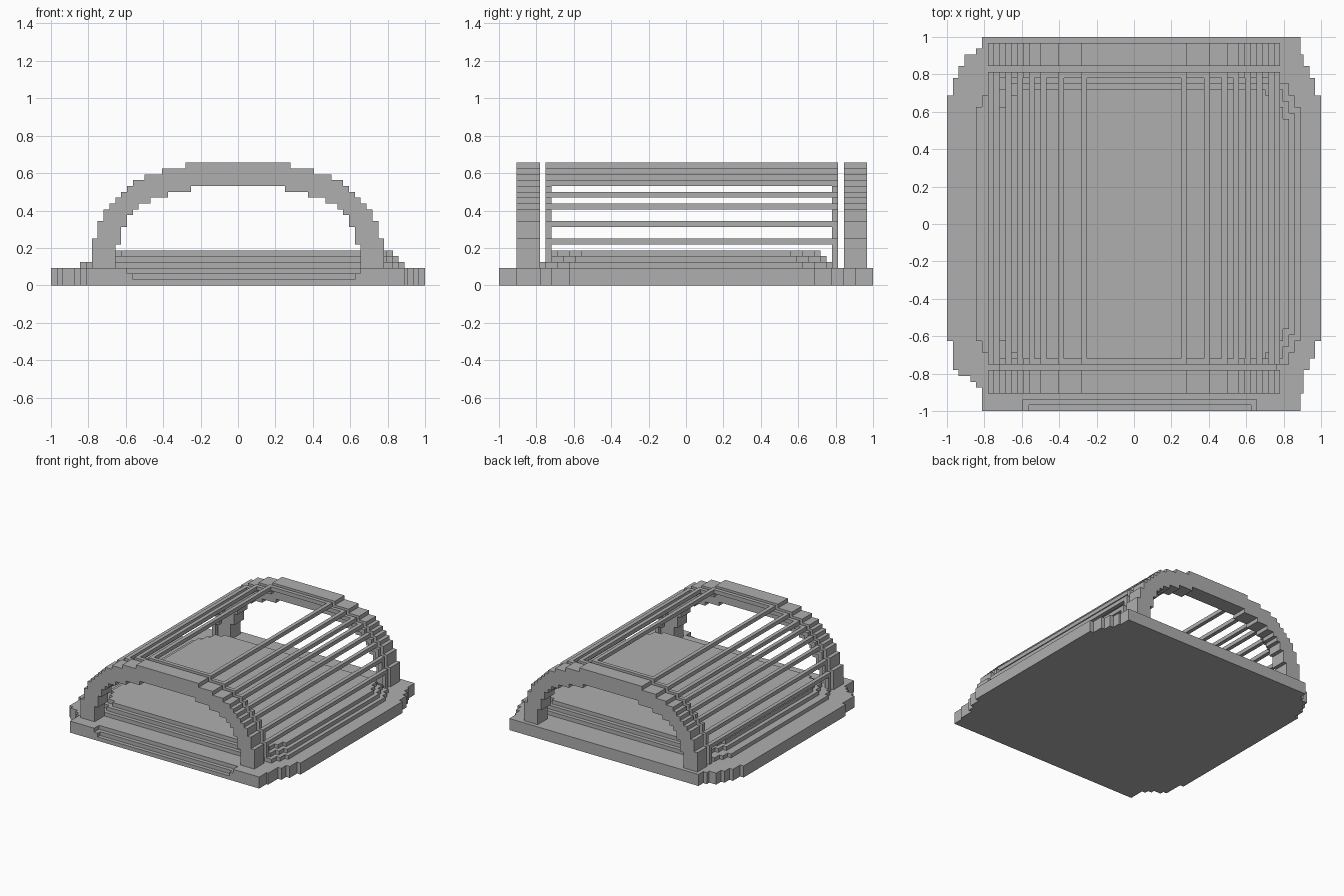
import bpy
import bmesh

U = 1 / 32  # block size: the whole model sits on a block grid

cube = bpy.data.objects.get("Cube")
if cube:
    bpy.data.objects.remove(cube, do_unlink=True)

GREY = 0.43
grey = bpy.data.materials.new("stone grey")
grey.use_nodes = True
grey.diffuse_color = (GREY, GREY, GREY, 1)
grey.node_tree.nodes["Principled BSDF"].inputs["Base Color"].default_value = (GREY, GREY, GREY, 1)


def prism(name, outline, low, high, upright=False):
    """Extrude an outline along z, or along y when upright."""
    bm = bmesh.new()
    def place(a, b, h):
        return (a * U, h * U, b * U) if upright else (a * U, b * U, h * U)
    face = bm.faces.new([bm.verts.new(place(a, b, low)) for a, b in outline])
    moved = bmesh.ops.extrude_face_region(bm, geom=[face])["geom"]
    shift = (0, (high - low) * U, 0) if upright else (0, 0, (high - low) * U)
    bmesh.ops.translate(bm, vec=shift, verts=[v for v in moved if isinstance(v, bmesh.types.BMVert)])
    bmesh.ops.recalc_face_normals(bm, faces=bm.faces)
    mesh = bpy.data.meshes.new(name)
    bm.to_mesh(mesh)
    bm.free()
    mesh.materials.append(grey)
    obj = bpy.data.objects.new(name, mesh)
    bpy.context.collection.objects.link(obj)
    return obj


def stairs(corners, sx=1, sy=1):
    """Blocky path through the outer corners of a stepped curve."""
    path = [corners[0]]
    for (_, b0), (a1, b1) in zip(corners, corners[1:]):
        path += [(a1, b0), (a1, b1)]
    return [(a * sx, b * sy) for a, b in path]


def ring(back_right, back_left, front_left, front_right, notch=()):
    """Closed plan outline from four stepped corners, with a front notch."""
    return (stairs(back_right) + stairs(back_left, -1)[::-1]
            + stairs(front_left, -1, -1) + list(notch)
            + stairs(front_right, 1, -1)[::-1])


# Base slab in three courses, the front edge stepping back
back_right = [(32, 22), (31, 25), (30, 27), (29, 29), (28.5, 32)]
back_left = [(32, 22), (31, 25), (30, 27), (29, 29), (27, 30), (26, 32)]
front_left = [(32, 20), (31, 25), (30, 26), (28, 27), (27, 28), (26, 32)]
front_right = [(32, 20), (31, 23), (30, 25), (29, 29), (28.5, 32)]
for course, (left, right) in enumerate([(0, 0), (-18, 20), (-19, 21)]):
    y = -32 + course
    notch = [(left, -32), (left, y), (right, y), (right, -32)] if course else []
    prism("base_course", ring(back_right, back_left, front_left, front_right, notch),
          course, course + 1)

# Raised floor in three shrinking tiers with stepped corners
for tier, left in enumerate([27, 25, 24]):
    right, depth = 28.5 - tier, 25 - tier
    def corner(w):
        return [(w, depth - 5), (w - 1, depth - 3), (w - 2, depth - 1), (w - 4, depth)]
    prism("floor_tier", ring(corner(right), corner(left), corner(left), corner(right)),
          3 + tier, 4 + tier)

# Stepped arch profiles
OUTER = [(25, 8), (24, 11), (23, 13), (22, 14), (21, 15), (20, 16),
         (19, 17), (18, 18), (16, 19), (13, 20), (9, 21)]
INNER = [(21, 7), (20, 10), (19, 12), (18, 13), (17, 14), (15, 15), (12, 16), (8, 17)]
THIN = [(x - 1, z - 1) for x, z in OUTER]


def arch(name, inner, y0, y1):
    out = [(OUTER[0][0], 3)] + stairs(OUTER)
    inn = [(inner[0][0], 3)] + stairs(inner)
    def mirror(path):
        return [(-x, z) for x, z in path]
    prism(name, out + mirror(out)[::-1] + mirror(inn) + inn[::-1], y0, y1, True)


arch("front_arch", INNER, -29, -25)
arch("back_arch", INNER, 27, 31)
arch("front_rib", THIN, -24, -23)
arch("back_rib", THIN, 25, 26)

# Slats running between the ribs on both sides
for x, z in OUTER:
    if x in (23, 21, 19):
        continue
    for s in (-1, 1):
        square = [(s * x, z), (s * (x - 1), z), (s * (x - 1), z - 1), (s * x, z - 1)]
        prism("slat", square, -23, 25, True)
